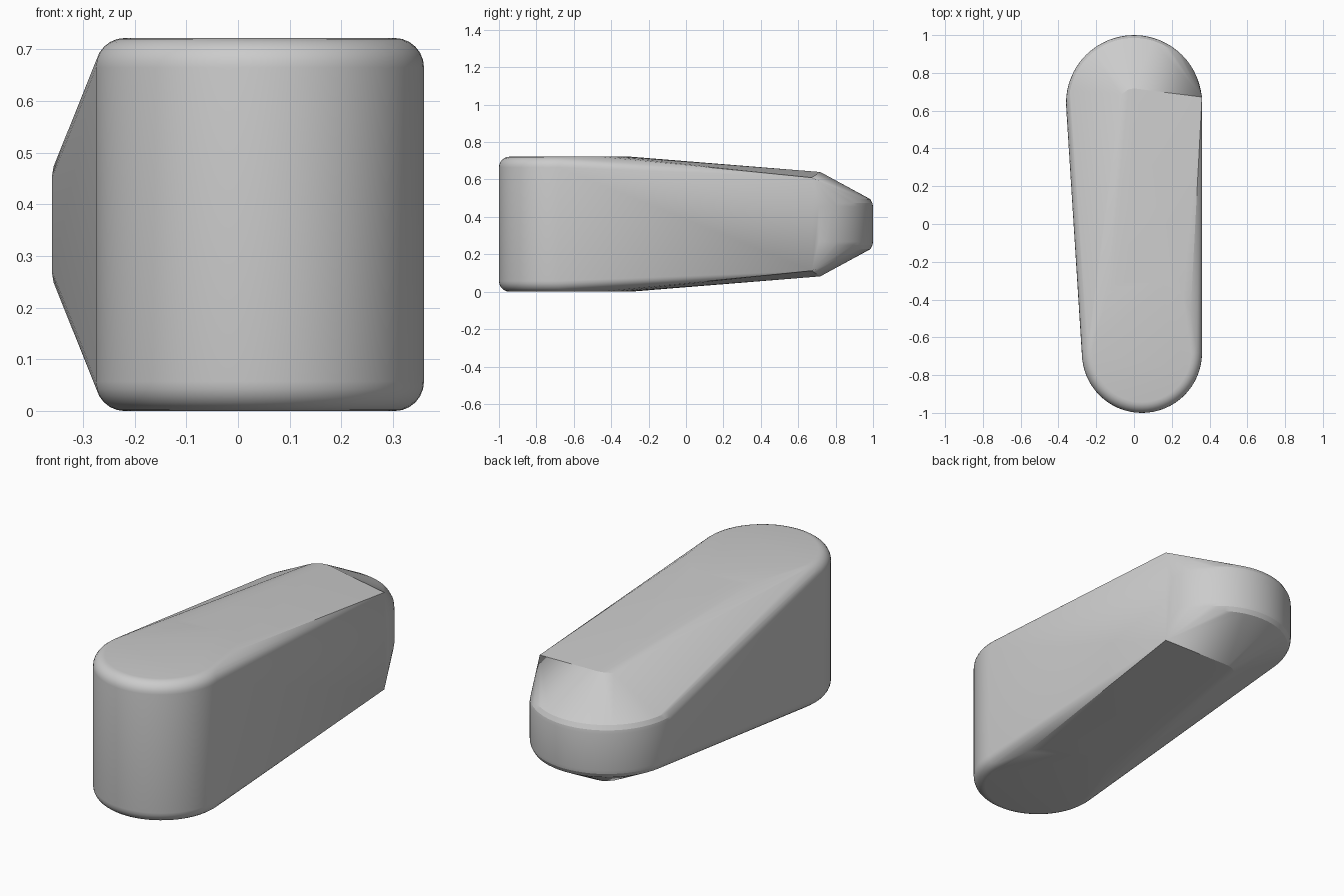
import bpy, bmesh
from math import sin, cos, pi, radians

if "Cube" in bpy.data.objects:
    bpy.data.objects.remove(bpy.data.objects["Cube"])

MID = 0.361          # mirror height of the body
points = []


def add(x, y, z):
    # every point is mirrored about the mid height
    points.append((x, y, z))
    points.append((x, y, 2 * MID - z))


def ring(cx, cy, r, z, n=64):
    for i in range(n):
        a = 2 * pi * i / n
        add(cx + r * cos(a), cy + r * sin(a), z)


# tall front end: upright cylinder with rounded rims
R, BEV = 0.318, 0.057
for i in range(7):
    a = pi / 2 * i / 6
    ring(0.042, -0.682, R - BEV + BEV * cos(a), 2 * MID - BEV + BEV * sin(a))

# rear edge of the flat top
for x, y in [(0.30, -0.46), (0.26, -0.38), (0.20, -0.335), (0.12, -0.305),
             (0.04, -0.297), (-0.04, -0.305), (-0.10, -0.32), (-0.135, -0.36)]:
    add(x, y, 2 * MID)

# low back end: short cylinder with softened rims
for r, z in [(0.36, 0.455), (0.357, 0.473), (0.345, 0.495)]:
    ring(0.0, 0.64, r, z)

# ridge and sharp corner above the back end
for p in [(0.36, 0.672, 0.61), (0.0, 0.718, 0.64), (-0.03, 0.712, 0.64),
          (-0.07, 0.685, 0.637)]:
    add(*p)

# wrap the points into one convex body
bm = bmesh.new()
for p in points:
    bm.verts.new(p)
bmesh.ops.remove_doubles(bm, verts=bm.verts, dist=0.0005)
hull = bmesh.ops.convex_hull(bm, input=bm.verts)
loose = [v for v in bm.verts if not v.link_faces]
bmesh.ops.delete(bm, geom=loose, context='VERTS')
bmesh.ops.dissolve_limit(bm, angle_limit=radians(0.3), verts=bm.verts, edges=bm.edges)
bmesh.ops.recalc_face_normals(bm, faces=bm.faces)
mesh = bpy.data.meshes.new("wedge_body")
bm.to_mesh(mesh)
bm.free()
body = bpy.data.objects.new("wedge_body", mesh)
bpy.context.collection.objects.link(body)
bpy.context.view_layer.objects.active = body
body.select_set(True)
bpy.ops.object.shade_smooth_by_angle(angle=radians(18))
